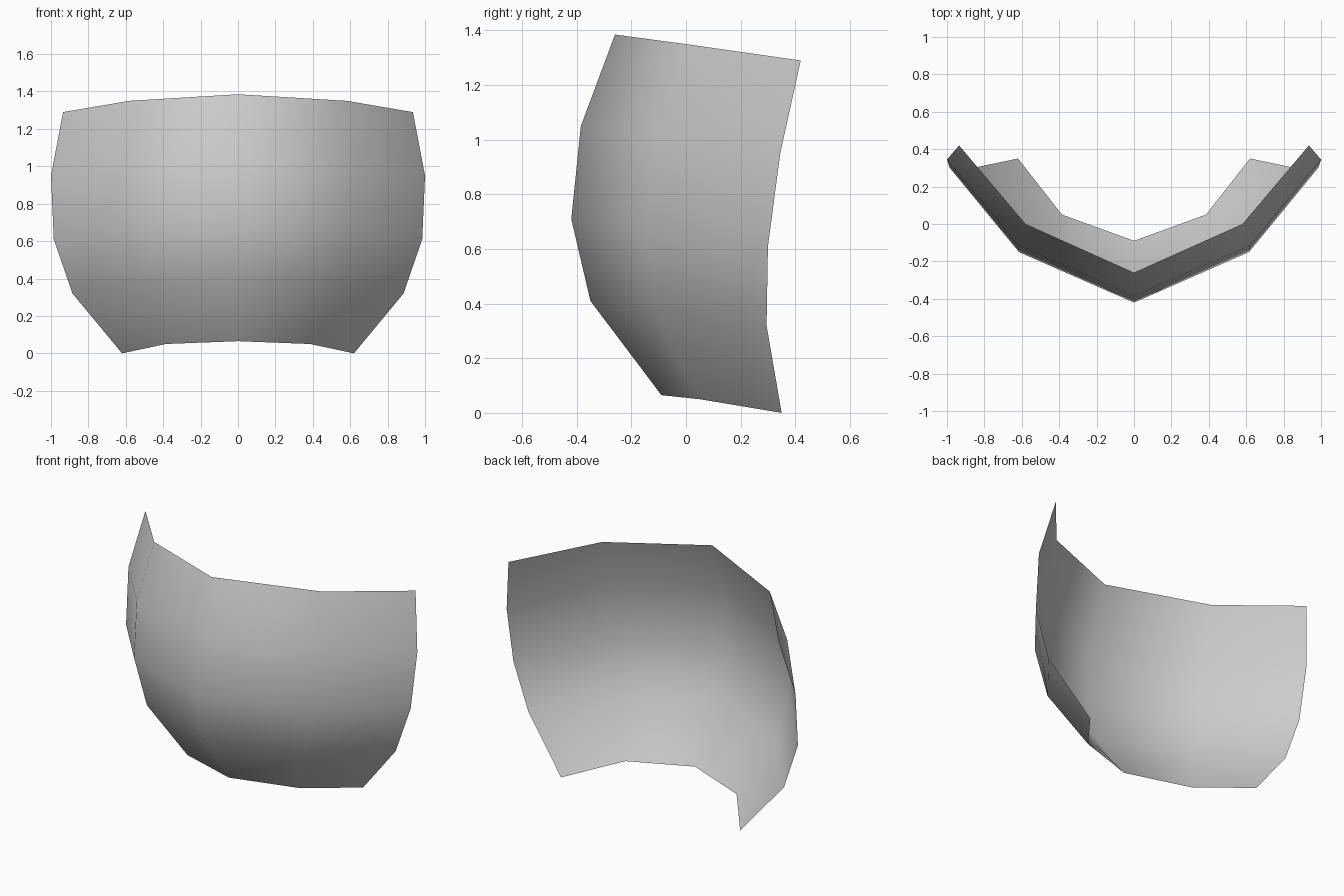
import bpy
import bmesh
from mathutils import Vector

cube = bpy.data.objects.get("Cube")
if cube:
    bpy.data.objects.remove(cube, do_unlink=True)

# One plain grey for the whole shell
grey = (0.6, 0.6, 0.6, 1.0)
mat = bpy.data.materials.new("light_grey")
mat.use_nodes = True
mat.diffuse_color = grey
bsdf = next(n for n in mat.node_tree.nodes if n.type == "BSDF_PRINCIPLED")
bsdf.inputs["Base Color"].default_value = grey
bsdf.inputs["Roughness"].default_value = 0.8

# Vertical profiles, bottom to top: centre line, middle rib, outer rim
centre_line = [(0, -0.09, 0.065), (0, -0.35, 0.41), (0, -0.42, 0.71),
               (0, -0.385, 1.05), (0, -0.26, 1.385)]
middle_rib = [(0.385, 0.05, 0.05), (0.55, -0.115, 0.38), (0.615, -0.15, 0.675),
              (0.62, -0.115, 1.015), (0.58, 0.0, 1.35)]
outer_rim = [(0.62, 0.35, 0.0), (0.885, 0.295, 0.32), (0.985, 0.30, 0.61),
             (1.0, 0.345, 0.95), (0.935, 0.42, 1.29)]

# Loft the left half between the profiles, outward side to the front
bm = bmesh.new()
ribs = [[bm.verts.new(Vector(p)) for p in profile]
        for profile in (centre_line, middle_rib, outer_rim)]
for inner, outer in zip(ribs, ribs[1:]):
    for i in range(len(inner) - 1):
        bm.faces.new((inner[i], outer[i], outer[i + 1], inner[i + 1]))
for face in bm.faces:
    face.smooth = True

mesh = bpy.data.meshes.new("curved_shell")
bm.to_mesh(mesh)
bm.free()
mesh.materials.append(mat)

shell = bpy.data.objects.new("curved_shell", mesh)
bpy.context.collection.objects.link(shell)

# Mirror to the right half, welded at the centre
mirror = shell.modifiers.new("mirror", "MIRROR")
mirror.use_axis[0] = True
mirror.use_clip = True
mirror.use_mirror_merge = True
mirror.merge_threshold = 0.001
